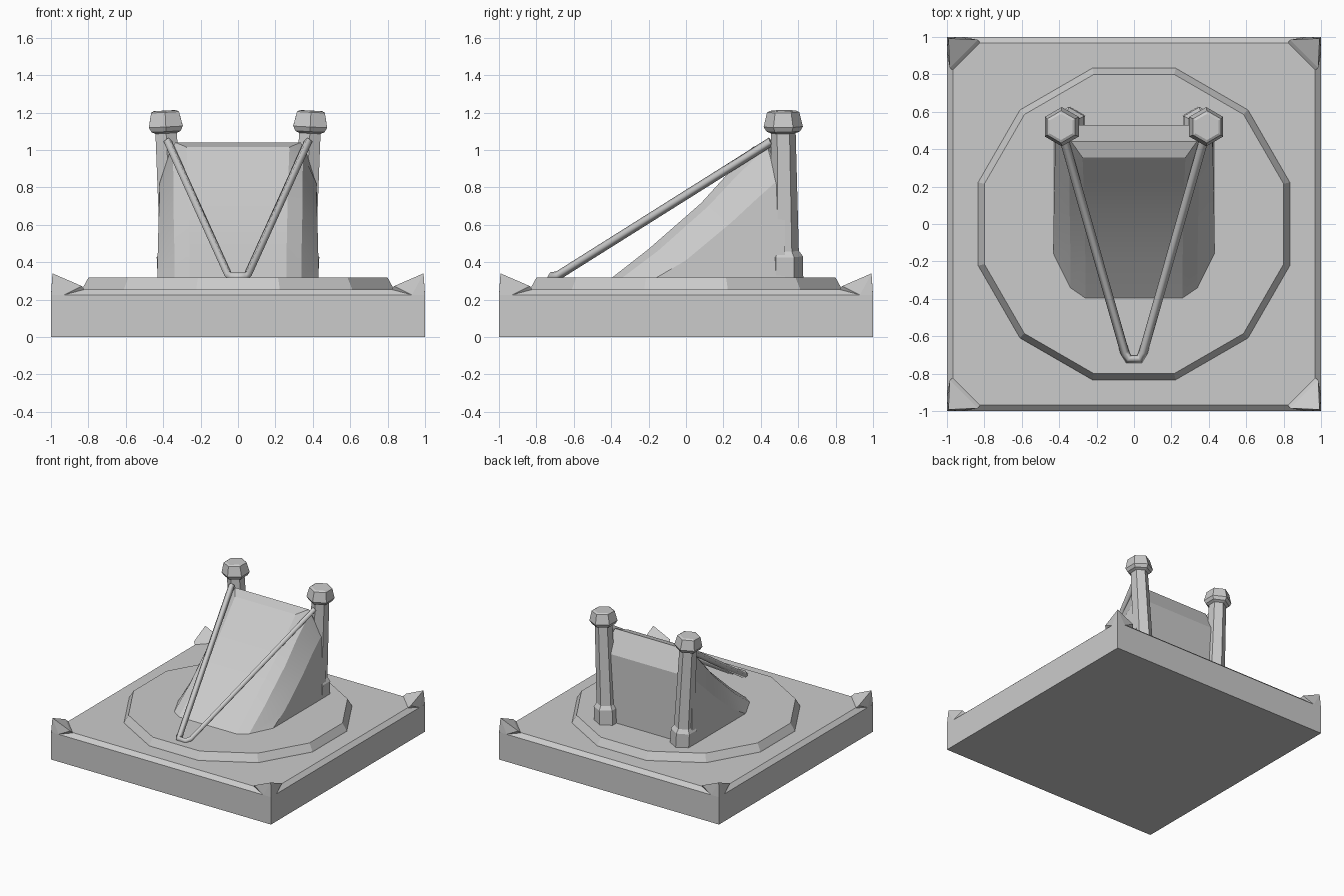
import bpy, bmesh
from math import pi, sin, cos, radians
from mathutils import Vector

if "Cube" in bpy.data.objects:
    bpy.data.objects.remove(bpy.data.objects["Cube"])


def finish(bm, name):
    bmesh.ops.recalc_face_normals(bm, faces=bm.faces)
    me = bpy.data.meshes.new(name)
    bm.to_mesh(me)
    bm.free()
    ob = bpy.data.objects.new(name, me)
    bpy.context.collection.objects.link(ob)
    return ob


def rings(name, sides, profile, phase):
    """Stack of regular polygons from (radius, z) pairs, capped at both ends."""
    bm = bmesh.new()
    loops = [[bm.verts.new((r * cos(phase + 2 * pi * i / sides),
                            r * sin(phase + 2 * pi * i / sides), z))
              for i in range(sides)] for r, z in profile]
    for a, b in zip(loops, loops[1:]):
        for i in range(sides):
            j = (i + 1) % sides
            bm.faces.new((a[i], a[j], b[j], b[i]))
    bm.faces.new(loops[0][::-1])
    bm.faces.new(loops[-1])
    return finish(bm, name)


# Square slab with chamfered top edge
S = 2 ** 0.5
rings("base_slab", 4, [(S, 0), (S, 0.225), (0.967 * S, 0.255)], pi / 4)

# Twelve-sided raised platform
k = 1 / cos(pi / 12)
rings("platform", 12, [(0.835 * k, 0.25), (0.83 * k, 0.262), (0.80 * k, 0.317)], pi / 12)

# Pointed corner guards
for sx in (-1, 1):
    for sy in (-1, 1):
        bm = bmesh.new()
        for x, y, z in [(1, 1, 0.22), (0.93, 1, 0.225), (1, 0.93, 0.225),
                        (0.992, 0.992, 0.34), (0.835, 0.985, 0.272),
                        (0.985, 0.835, 0.272), (0.82, 0.965, 0.25),
                        (0.965, 0.82, 0.25)]:
            bm.verts.new((x * sx, y * sy, z))
        bmesh.ops.convex_hull(bm, input=bm.verts)
        finish(bm, "corner_guard")

# Sloped body: each row gives outer, shoulder and inner points of one half
rows = [
    [(0.43, -0.17, 0.31), (0.34, -0.35, 0.31), (0.26, -0.405, 0.31)],
    [(0.43, 0.00, 0.41), (0.34, -0.15, 0.46), (0.26, -0.20, 0.47)],
    [(0.425, 0.24, 0.61), (0.345, 0.12, 0.70), (0.265, 0.08, 0.715)],
    [(0.42, 0.38, 0.74), (0.345, 0.27, 0.86), (0.27, 0.23, 0.88)],
    [(0.42, 0.47, 0.82), (0.35, 0.39, 0.975), (0.275, 0.355, 1.015)],
    [(0.42, 0.49, 0.82), (0.36, 0.44, 1.00), (0.335, 0.44, 1.04)],
    [(0.42, 0.53, 0.80), (0.38, 0.53, 0.86), (0.34, 0.53, 0.87)],
    [(0.43, 0.53, 0.31), (0.38, 0.53, 0.31), (0.34, 0.53, 0.31)],
]
bm = bmesh.new()
grid = []
for row in rows:
    pts = [(-x, y, z) for x, y, z in row] + row[::-1]
    grid.append([bm.verts.new(p) for p in pts])
for a, b in zip(grid, grid[1:]):
    for i in range(5):
        bm.faces.new((a[i], a[i + 1], b[i + 1], b[i]))
bm.faces.new([r[0] for r in grid])
bm.faces.new([r[-1] for r in grid])
bm.faces.new(grid[0][::-1] + grid[-1])
body = finish(bm, "sloped_body")
bpy.context.view_layer.objects.active = body
body.select_set(True)
bpy.ops.object.shade_smooth_by_angle(angle=radians(15))

# Two hexagonal posts leaning slightly outwards
post_profile = [(0.097, -0.01), (0.097, 0.115), (0.075, 0.145), (0.066, 0.775),
                (0.09, 0.785), (0.105, 0.81), (0.086, 0.888), (0.07, 0.896)]
for s in (-1, 1):
    post = rings("post", 6, post_profile, pi / 2)
    post.location = (s * 0.345, 0.53, 0.315)
    post.rotation_euler = (radians(0.7), s * radians(2.9), 0)

# Rope running in a V from the posts to the front of the platform
half = [(0.375, 0.455, 1.045), (0.05, -0.685, 0.328), (0.03, -0.722, 0.322)]
path = [Vector(p) for p in half + [(-x, y, z) for x, y, z in half[::-1]]]
cu = bpy.data.curves.new("front_rope", 'CURVE')
cu.dimensions = '3D'
cu.bevel_depth = 0.024
cu.bevel_resolution = 0
cu.use_fill_caps = True
sp = cu.splines.new('POLY')
sp.points.add(len(path) - 1)
for p, co in zip(sp.points, path):
    p.co = (*co, 1)
rope = bpy.data.objects.new("front_rope", cu)
bpy.context.collection.objects.link(rope)
